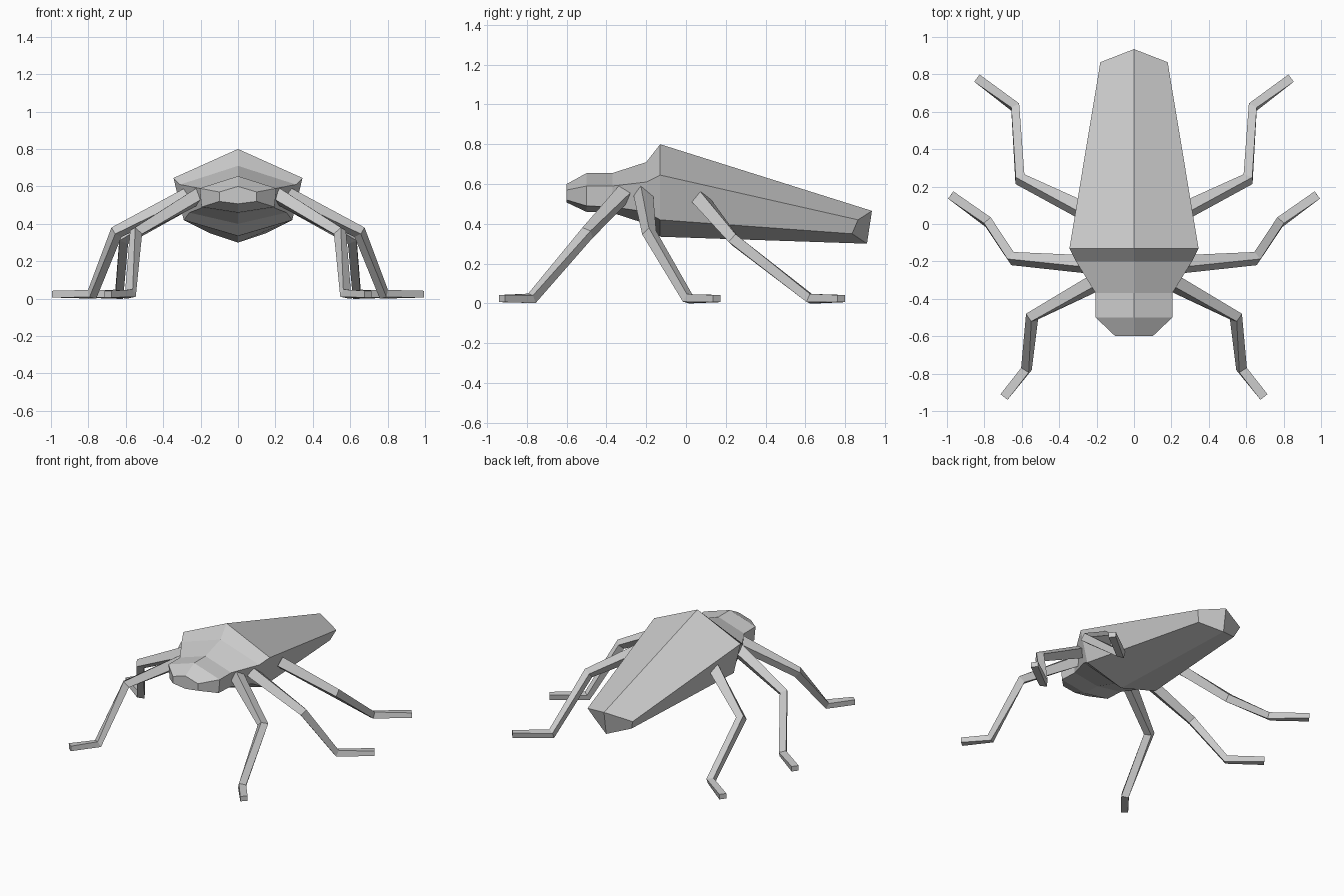
import bpy, bmesh, math
from mathutils import Vector, Matrix

cube = bpy.data.objects.get("Cube")
if cube:
    bpy.data.objects.remove(cube)

shell = bpy.data.materials.new("shell grey")
shell.use_nodes = True
shell.diffuse_color = (0.6, 0.6, 0.6, 1)
shell.node_tree.nodes["Principled BSDF"].inputs["Base Color"].default_value = (0.6, 0.6, 0.6, 1)


def loft(name, rings, cap_start, cap_end):
    """Skin a row of equal-sized rings; caps are split top to bottom."""
    bm = bmesh.new()
    loops = [[bm.verts.new(p) for p in ring] for ring in rings]
    n = len(loops[0])
    for a, b in zip(loops, loops[1:]):
        for i in range(n):
            j = (i + 1) % n
            bm.faces.new((a[i], a[j], b[j], b[i]))
    for use, ring in ((cap_start, loops[0]), (cap_end, loops[-1])):
        if use:
            h = n // 2
            if n > 4:
                bm.faces.new(ring[:h + 1])
                bm.faces.new(ring[h:] + ring[:1])
            else:
                bm.faces.new(ring)
    bmesh.ops.recalc_face_normals(bm, faces=bm.faces)
    mesh = bpy.data.meshes.new(name)
    bm.to_mesh(mesh)
    bm.free()
    mesh.materials.append(shell)
    obj = bpy.data.objects.new(name, mesh)
    bpy.context.collection.objects.link(obj)
    return obj


def section(top, side, low, bottom):
    """Six-sided body ring: top and bottom are (y, z), side and low are (x, y, z)."""
    mirror = lambda p: (-p[0], p[1], p[2])
    return [(0, *top), side, low, (0, *bottom), mirror(low), mirror(side)]


# Body rings from nose to tail
nose = section((-.60, .60), (.10, -.60, .57), (.10, -.60, .52), (-.60, .507))
brow = section((-.50, .655), (.205, -.50, .59), (.195, -.50, .49), (-.50, .46))
neck = section((-.37, .655), (.205, -.37, .59), (.195, -.37, .485), (-.37, .455))
waist = section((-.20, .71), (.31, -.20, .61), (.26, -.20, .46), (-.20, .40))
shoulder = section((-.13, .80), (.345, -.13, .645), (.29, -.13, .42), (-.13, .335))
tail = section((.935, .465), (.18, .865, .42), (.15, .835, .35), (.91, .30))

loft("head", [nose, brow, neck], True, False)
loft("thorax", [neck, waist, shoulder], False, False)
loft("abdomen", [shoulder, tail], False, True)


def leg(name, path, sign):
    """Four-sided tapering limb, rolled at the hip and flat at the foot."""
    pts = [Vector(p) for p in path]
    dirs = [(b - a).normalized() for a, b in zip(pts, pts[1:])]
    sizes = [(.036, .034), (.026, .026), (.024, .022), (.024, .018)]
    rolls = [30, 25, 12, 0]
    rings = []
    for i, p in enumerate(pts):
        d0, d1 = dirs[max(i - 1, 0)], dirs[min(i, 2)]
        d = (d0 + d1).normalized()
        side = d.cross(Vector((0, 0, 1))).normalized()
        up = side.cross(d)
        roll = Matrix.Rotation(math.radians(-rolls[i]), 3, d)
        side, up = roll @ side, roll @ up
        w, h = sizes[i]
        ring = [p + side * w * a + up * h * b for a, b in ((1, 1), (-1, 1), (-1, -1), (1, -1))]
        rings.append([(v.x * sign, v.y, v.z) for v in ring])
    return loft(name, rings, True, True)


# Hip, knee, ankle and toe of each leg on the left side
legs = {
    "front": [(.20, -.31, .555), (.545, -.495, .355), (.575, -.775, .025), (.695, -.925, .024)],
    "middle": [(.26, -.215, .55), (.65, -.185, .355), (.78, .01, .023), (.98, .155, .024)],
    "back": [(.28, .075, .52), (.61, .24, .32), (.635, .625, .023), (.84, .78, .024)],
}
for label, path in legs.items():
    for side, sign in (("left", 1), ("right", -1)):
        leg(f"{label}_leg_{side}", path, sign)
